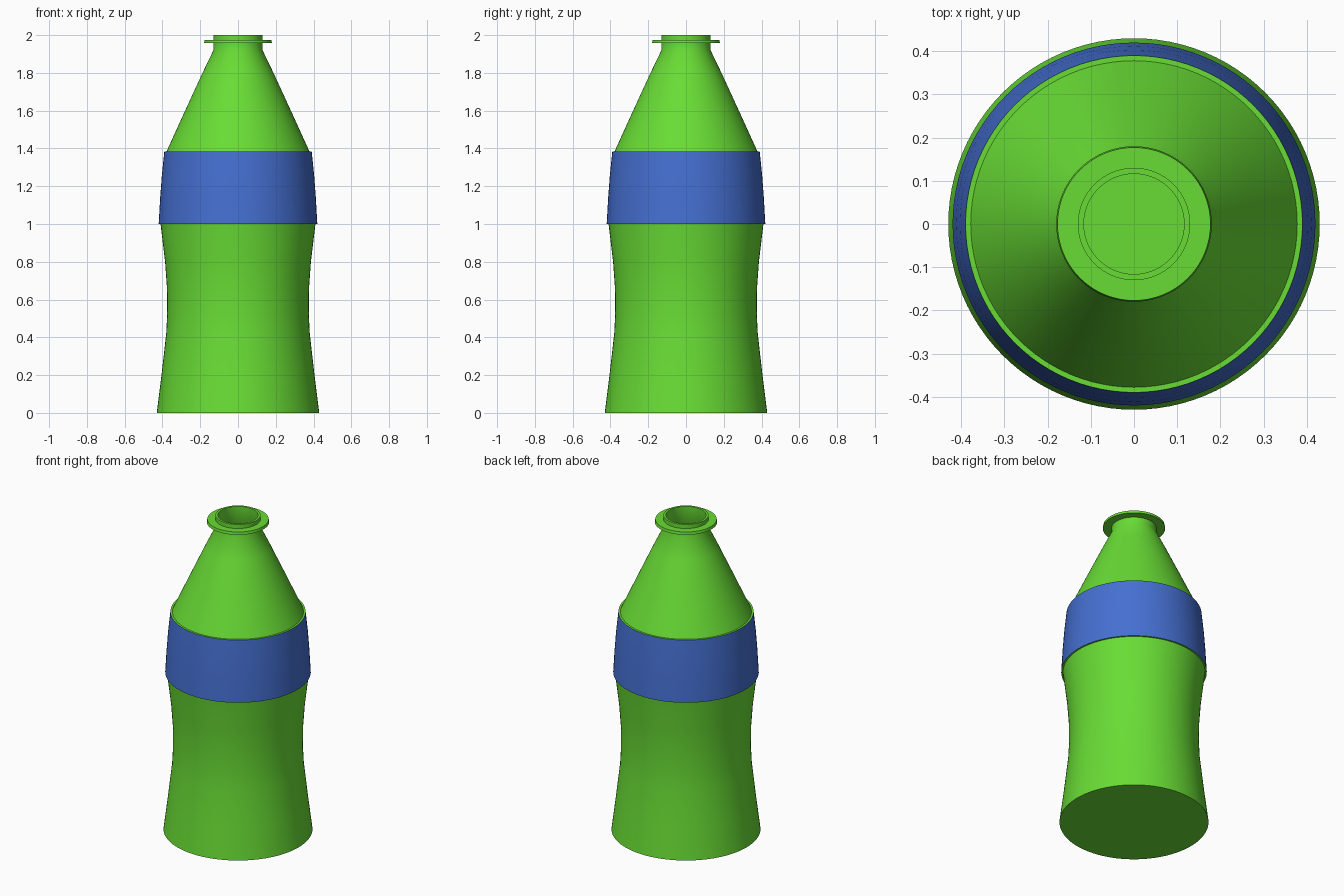
import bpy, bmesh, math

if "Cube" in bpy.data.objects:
    bpy.data.objects.remove(bpy.data.objects["Cube"])

SEGMENTS = 96

def material(name, colour):
    m = bpy.data.materials.new(name)
    m.diffuse_color = colour
    m.use_nodes = True
    m.node_tree.nodes["Principled BSDF"].inputs["Base Color"].default_value = m.diffuse_color
    return m

def lathe(name, profile, mats, band=()):
    """Spin an (r, z) profile about z; profile segments in band get material 1."""
    bm = bmesh.new()
    rings = []
    for r, z in profile:
        if r == 0:
            rings.append([bm.verts.new((0, 0, z))] * SEGMENTS)
        else:
            rings.append([bm.verts.new((r * math.cos(a), r * math.sin(a), z))
                          for a in (2 * math.pi * i / SEGMENTS for i in range(SEGMENTS))])
    for s, (lo, hi) in enumerate(zip(rings, rings[1:])):
        for i in range(SEGMENTS):
            j = (i + 1) % SEGMENTS
            corners = list(dict.fromkeys((lo[i], lo[j], hi[j], hi[i])))
            bm.faces.new(corners).material_index = 1 if s in band else 0
    bmesh.ops.recalc_face_normals(bm, faces=bm.faces)
    me = bpy.data.meshes.new(name)
    bm.to_mesh(me)
    bm.free()
    for m in mats:
        me.materials.append(m)
    ob = bpy.data.objects.new(name, me)
    bpy.context.collection.objects.link(ob)
    bpy.context.view_layer.objects.active = ob
    ob.select_set(True)
    bpy.ops.object.shade_smooth_by_angle(angle=math.radians(30))
    ob.select_set(False)
    return ob

green = material("green_glass", (0.14, 0.72, 0.035, 1))
blue = material("blue_label", (0.06, 0.16, 0.64, 1))

# Outer wall: waisted body, raised label band, shoulder, neck
lower = [(0.43, 0), (0.405, 0.2), (0.38, 0.42), (0.375, 0.52),
         (0.376, 0.66), (0.386, 0.8), (0.41, 1.0)]
label = [(0.42, 1.0), (0.412, 1.14), (0.403, 1.26), (0.39, 1.385)]
upper = [(0.378, 1.385), (0.28, 1.6), (0.188, 1.8), (0.13, 1.92)]
flange = [(0.13, 1.957), (0.18, 1.957), (0.177, 1.974), (0.13, 1.974)]
rim = [(0.13, 2.0), (0.116, 2.0)]

# Inner wall follows the outside, one wall thickness in
wall = 0.014
inner = [(r - wall, max(z, wall)) for r, z in reversed(lower + upper)]

outer = [(0, 0)] + lower + label + upper + flange + rim
first = 1 + len(lower)
lathe("bottle", outer + inner + [(0, wall)], [green, blue],
      band=range(first, first + len(label) - 1))
